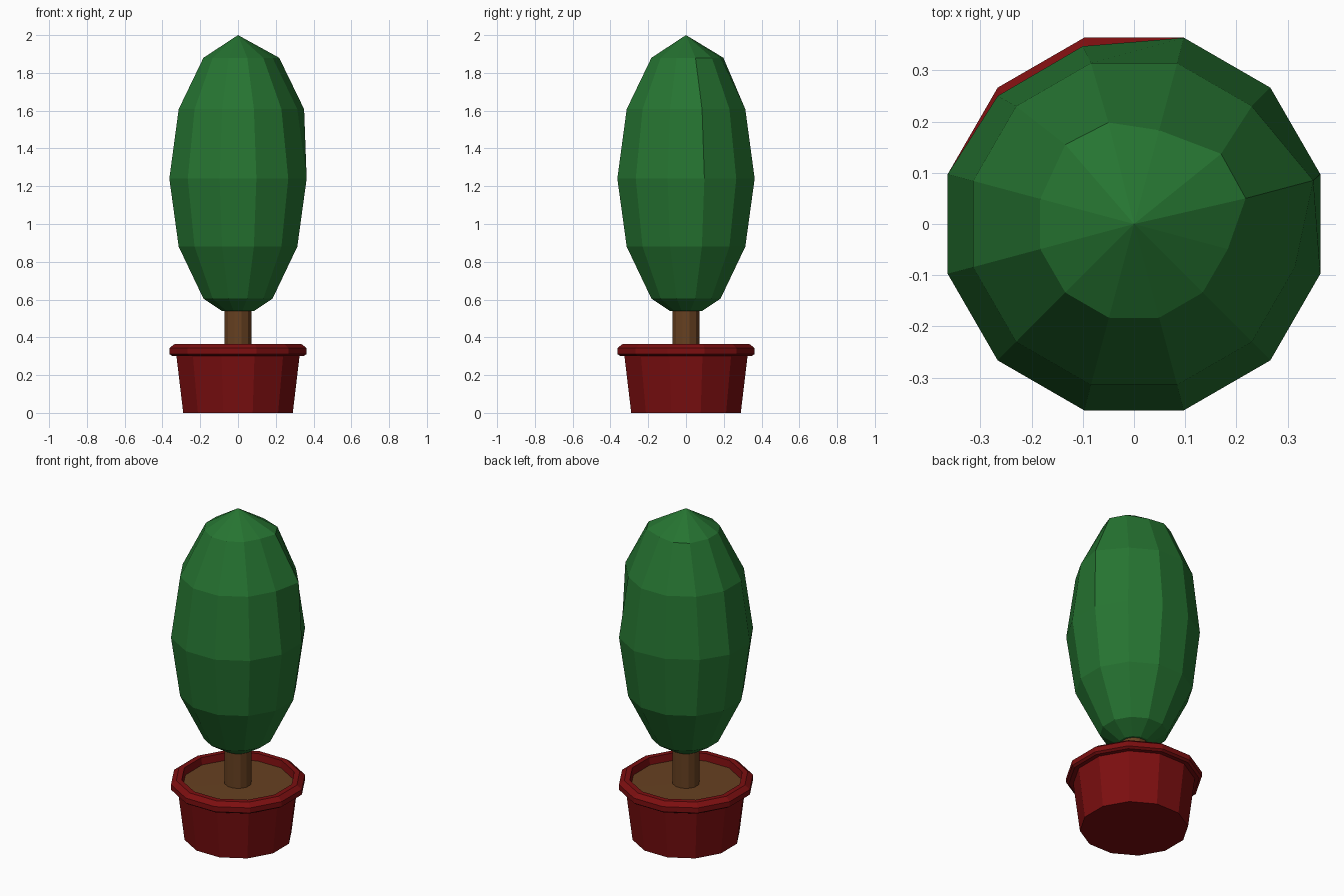
import bpy, bmesh, math

if "Cube" in bpy.data.objects:
    bpy.data.objects.remove(bpy.data.objects["Cube"])

SIDES = 12


def material(name, rgb):
    m = bpy.data.materials.new(name)
    m.diffuse_color = (*rgb, 1)
    m.use_nodes = True
    m.node_tree.nodes["Principled BSDF"].inputs["Base Color"].default_value = m.diffuse_color
    return m


green = material("leaf green", (0.019, 0.175, 0.031))
red = material("pot red", (0.2, 0.0045, 0.005))
brown = material("earth brown", (0.135, 0.052, 0.015))


def lathe(name, profile, mat, tweaks=None):
    """Spin (apothem, z) points into a 12-sided body; apothem 0 makes a pole.
    tweaks moves single vertices: (ring, side) -> (x, y)."""
    tweaks = tweaks or {}
    bm = bmesh.new()
    rings = []
    for i, (a, z) in enumerate(profile):
        if a == 0:
            rings.append([bm.verts.new((0, 0, z))] * SIDES)
            continue
        r = a / math.cos(math.pi / SIDES)
        ring = []
        for k in range(SIDES):
            t = math.tau * (k + 0.5) / SIDES
            x, y = tweaks.get((i, k), (r * math.cos(t), r * math.sin(t)))
            ring.append(bm.verts.new((x, y, z)))
        rings.append(ring)
    for lo, hi in zip(rings, rings[1:]):
        for k in range(SIDES):
            n = (k + 1) % SIDES
            corners = list(dict.fromkeys((lo[k], lo[n], hi[n], hi[k])))
            bm.faces.new(corners)
    bmesh.ops.recalc_face_normals(bm, faces=bm.faces)
    me = bpy.data.meshes.new(name)
    bm.to_mesh(me)
    bm.free()
    me.materials.append(mat)
    ob = bpy.data.objects.new(name, me)
    bpy.context.collection.objects.link(ob)
    return ob


# Pot with chamfered rim and inner wall, closed below the soil
lathe("pot", [(0, 0), (0.29, 0), (0.326, 0.302), (0.35, 0.302), (0.3635, 0.312),
              (0.3635, 0.343), (0.335, 0.365), (0.305, 0.365), (0.298, 0.31),
              (0, 0.31)], red)

# Soil disc
lathe("soil", [(0, 0.312), (0.299, 0.312), (0.299, 0.322), (0, 0.324)], brown)

# Trunk
lathe("trunk", [(0, 0.315), (0.072, 0.315), (0.072, 0.58), (0, 0.58)], brown)

# Foliage: stretched faceted ball with a few vertices pushed out or in
lathe("foliage", [(0, 0.535), (0.085, 0.54), (0.183, 0.605), (0.314, 0.88),
                  (0.3635, 1.24), (0.314, 1.608), (0.183, 1.88), (0, 2.0)],
      green,
      {(4, 3): (-0.1, 0.347), (4, 4): (-0.266, 0.25),
       (5, 0): (0.35, 0.085),
       (6, 0): (0.218, 0.05), (6, 1): (0.17, 0.137),
       (6, 3): (-0.05, 0.198), (6, 4): (-0.134, 0.155)})
